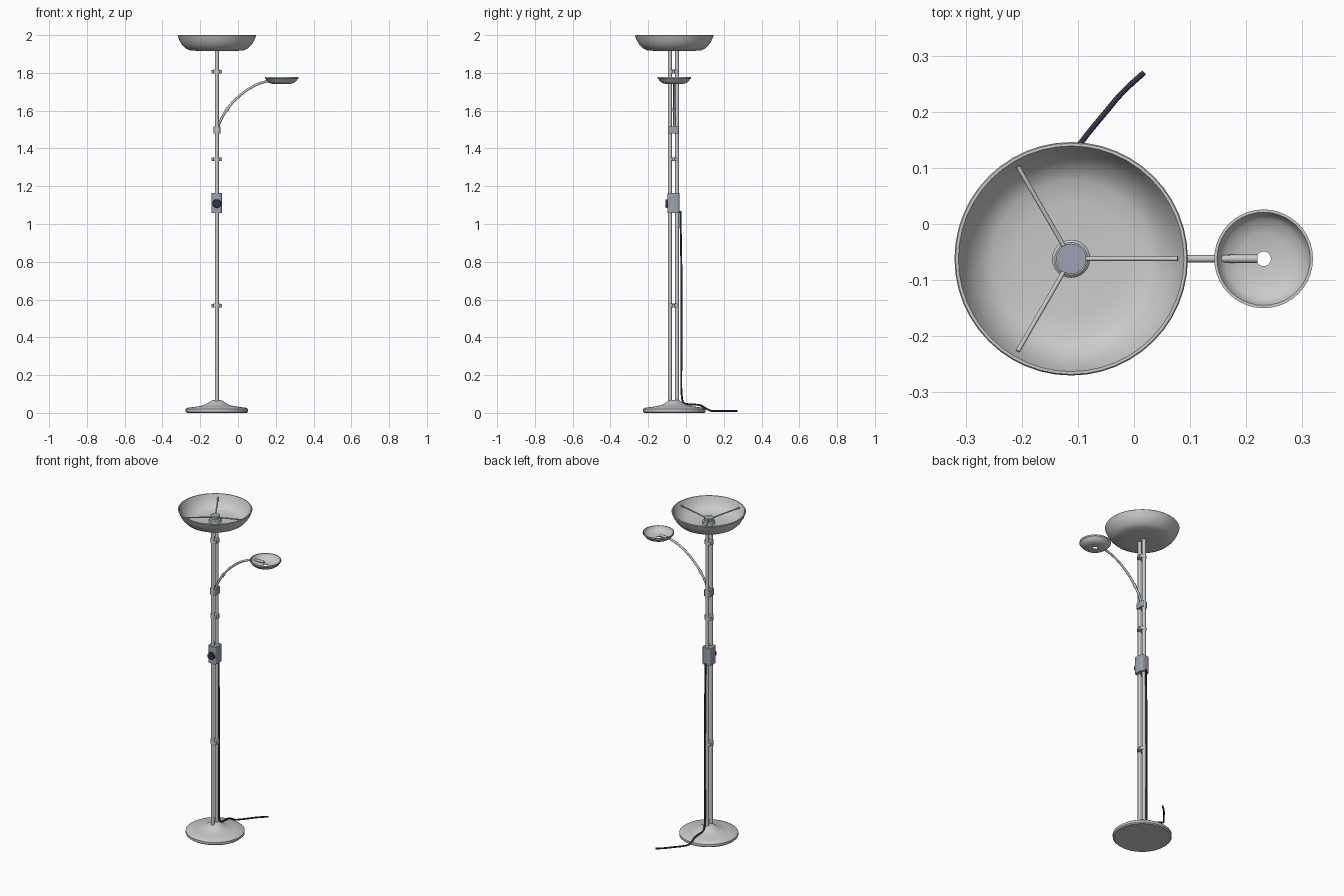
import bpy, bmesh, math
from mathutils import Vector

if "Cube" in bpy.data.objects:
    bpy.data.objects.remove(bpy.data.objects["Cube"])

CX, CY = -0.112, -0.062      # lamp axis
DX = 0.231                   # reading dish axis


def material(name, rgb):
    m = bpy.data.materials.new(name)
    m.diffuse_color = (*rgb, 1)
    m.use_nodes = True
    m.node_tree.nodes["Principled BSDF"].inputs["Base Color"].default_value = m.diffuse_color
    return m


METAL = material("light_grey_metal", (0.58, 0.60, 0.59))
PLASTIC = material("blue_grey_plastic", (0.33, 0.37, 0.44))
DARK = material("dark_navy", (0.035, 0.035, 0.07))


def finish(name, bm, mat, smooth=True):
    bmesh.ops.recalc_face_normals(bm, faces=bm.faces[:])
    me = bpy.data.meshes.new(name)
    bm.to_mesh(me)
    bm.free()
    ob = bpy.data.objects.new(name, me)
    bpy.context.collection.objects.link(ob)
    me.materials.append(mat)
    if smooth:
        bpy.ops.object.select_all(action='DESELECT')
        ob.select_set(True)
        bpy.context.view_layer.objects.active = ob
        bpy.ops.object.shade_smooth_by_angle(angle=math.radians(35))
    return ob


def lathe(name, profile, x, y, mat, n=40, closed=False):
    """Spin (radius, z) points about a vertical axis."""
    bm = bmesh.new()
    vs = [bm.verts.new((x + r, y, z)) for r, z in profile]
    pairs = list(zip(vs, vs[1:])) + ([(vs[-1], vs[0])] if closed else [])
    es = [bm.edges.new(p) for p in pairs]
    bmesh.ops.spin(bm, geom=vs + es, cent=(x, y, 0), axis=(0, 0, 1),
                   angle=math.tau, steps=n, use_merge=True)
    bmesh.ops.remove_doubles(bm, verts=bm.verts[:], dist=1e-5)
    return finish(name, bm, mat)


def tube(name, points, radius, mat, smooth_path=True):
    """Round tube along a path."""
    cu = bpy.data.curves.new(name, 'CURVE')
    cu.dimensions = '3D'
    cu.bevel_depth, cu.bevel_resolution, cu.use_fill_caps = radius, 2, True
    cu.resolution_u = 5
    if smooth_path:
        sp = cu.splines.new('BEZIER')
        sp.bezier_points.add(len(points) - 1)
        for b, p in zip(sp.bezier_points, points):
            b.co = p
            b.handle_left_type = b.handle_right_type = 'AUTO'
    else:
        sp = cu.splines.new('POLY')
        sp.points.add(len(points) - 1)
        for b, p in zip(sp.points, points):
            b.co = (*p, 1)
    ob = bpy.data.objects.new(name, cu)
    bpy.context.collection.objects.link(ob)
    cu.materials.append(mat)
    return ob


def block(name, centre, size, bevel, mat):
    """Box with rounded upright edges."""
    bm = bmesh.new()
    bmesh.ops.create_cube(bm, size=1)
    for v in bm.verts:
        v.co = Vector(a * b for a, b in zip(v.co, size)) + Vector(centre)
    up = [e for e in bm.edges if abs(e.verts[0].co.z - e.verts[1].co.z) > 1e-4]
    bmesh.ops.bevel(bm, geom=up, offset=bevel, segments=3, profile=0.5, affect='EDGES')
    return finish(name, bm, mat)


# Foot with raised hub
lathe("base", [(0, 0.0), (0.158, 0.0), (0.165, 0.006), (0.165, 0.02), (0.155, 0.027),
               (0.11, 0.033), (0.07, 0.04), (0.048, 0.052), (0.032, 0.063),
               (0.02, 0.068), (0, 0.069)], CX, CY, METAL, 48)

# Twin poles
for side, s in (("front", -1), ("back", 1)):
    y = CY - 0.004 + s * 0.019
    lathe(side + "_pole", [(0, 0.04), (0.0105, 0.04), (0.0105, 1.93), (0, 1.93)],
          CX, y, METAL, 16)

# Pole clamps
for i, z in enumerate((0.568, 1.343, 1.807)):
    block(f"pole_clamp_{i + 1}", (CX, CY - 0.004, z), (0.036, 0.05, 0.02), 0.01, METAL)
    block(f"clamp_wings_{i + 1}", (CX, CY - 0.004, z), (0.056, 0.014, 0.018), 0.004, METAL)

# Arm joint, dimmer box and knob
block("arm_joint", (CX, CY - 0.004, 1.498), (0.038, 0.054, 0.038), 0.008, PLASTIC)
block("dimmer_box", (CX, CY - 0.004, 1.112), (0.055, 0.064, 0.105), 0.012, PLASTIC)
bm = bmesh.new()
bmesh.ops.create_cone(bm, cap_ends=True, segments=24, radius1=0.023, radius2=0.021, depth=0.012)
for v in bm.verts:
    x, y, z = v.co
    v.co = (CX + x, CY - 0.041 - z, 1.108 + y)
finish("dimmer_knob", bm, DARK)

# Large uplight bowl: outer wall, rim, inner wall
lathe("bowl", [(0, 1.915), (0.10, 1.916), (0.145, 1.92), (0.165, 1.93), (0.185, 1.95),
               (0.198, 1.972), (0.208, 1.997), (0.206, 2.0), (0.201, 2.0),
               (0.191, 1.975), (0.178, 1.955), (0.16, 1.937), (0.14, 1.927),
               (0.10, 1.922), (0, 1.921)], CX, CY, METAL, 48)
lathe("bulb_socket", [(0, 1.92), (0.034, 1.92), (0.034, 1.94), (0.029, 1.945), (0, 1.945)],
      CX, CY, METAL, 24)
lathe("socket_cap", [(0, 1.94), (0.027, 1.94), (0.027, 1.96), (0, 1.96)], CX, CY, PLASTIC, 24)
for i in range(3):
    a = i * math.tau / 3
    d = Vector((math.cos(a), math.sin(a), 0))
    c = Vector((CX, CY, 0))
    tube(f"bowl_rod_{i + 1}", [c + d * 0.02 + Vector((0, 0, 1.952)),
                               c + d * 0.19 + Vector((0, 0, 1.982))], 0.004, METAL, False)

# Reading dish with an open centre
lathe("reading_dish", [(0.013, 1.741), (0.045, 1.741), (0.065, 1.747), (0.078, 1.757),
                       (0.084, 1.768), (0.088, 1.77), (0.088, 1.778), (0.083, 1.778),
                       (0.079, 1.767), (0.07, 1.756), (0.045, 1.747), (0.013, 1.745)],
      DX, CY, METAL, 40, True)

# Curved arm, its collar, and the lamp holder inside the dish
tube("reading_arm", [(x, CY, z) for x, z in ((-0.112, 1.49), (-0.1, 1.53), (-0.058, 1.606),
     (0.01, 1.68), (0.085, 1.731), (0.155, 1.756), (0.19, 1.76))], 0.0065, METAL)
tube("arm_collar", [(-0.064, CY, 1.597), (-0.052, CY, 1.615)], 0.009, METAL, False)
tube("dish_lamp", [(0.17, CY, 1.759), (0.22, CY, 1.76)], 0.0075, METAL, False)

# Power cable
tube("power_cable", [(-0.112, -0.03, 1.07), (-0.112, -0.025, 0.8), (-0.112, -0.023, 0.4),
     (-0.112, -0.021, 0.075), (-0.112, -0.012, 0.053), (-0.113, 0.02, 0.045),
     (-0.113, 0.075, 0.04), (-0.112, 0.105, 0.024), (-0.105, 0.13, 0.012), (-0.093, 0.147, 0.01),
     (-0.05, 0.2, 0.01), (-0.02, 0.235, 0.01), (0.018, 0.27, 0.01)], 0.005, DARK)
